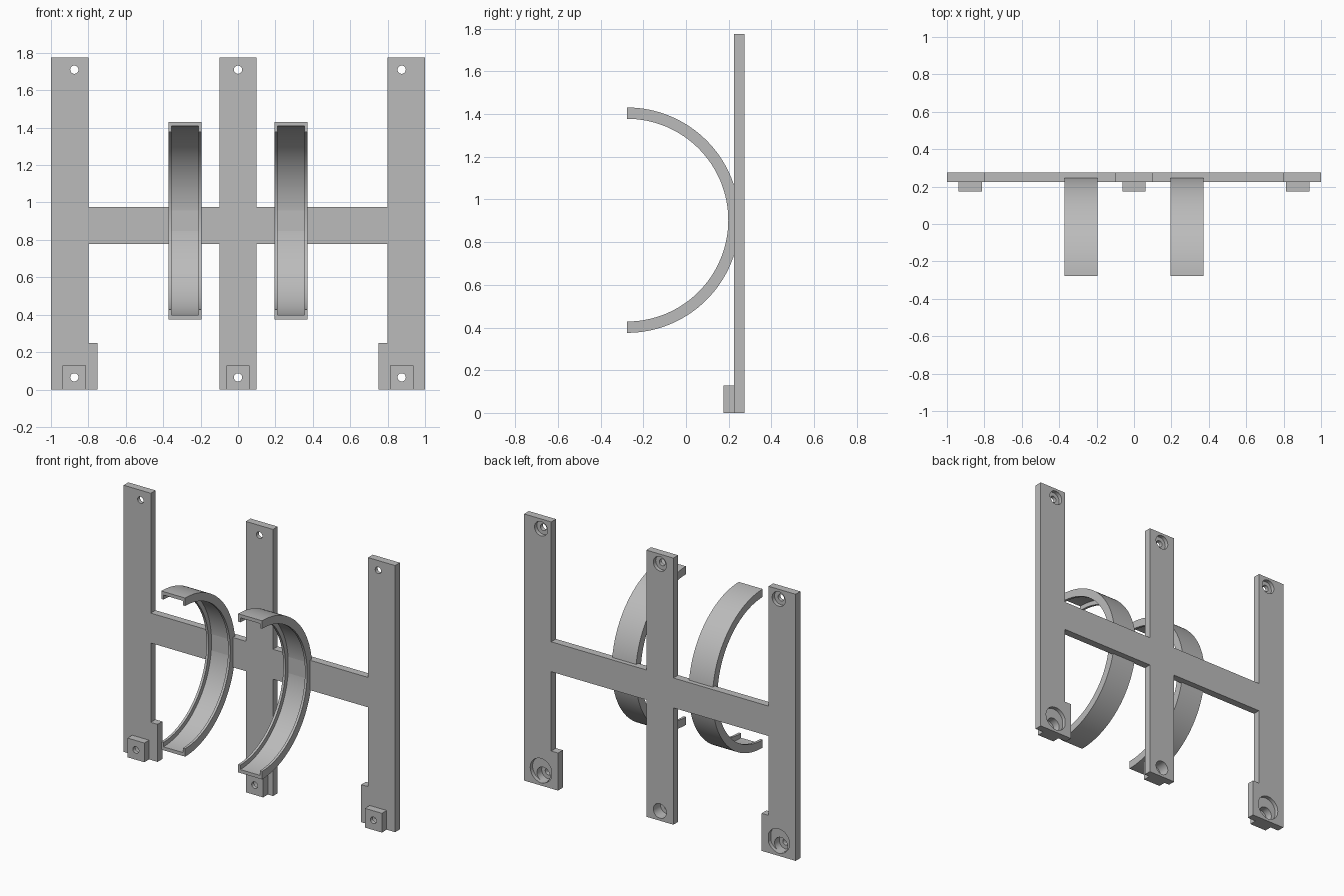
import bpy
import bmesh
import math
from mathutils import Matrix, Vector

if "Cube" in bpy.data.objects:
    bpy.data.objects.remove(bpy.data.objects["Cube"], do_unlink=True)

# One plain grey for the whole rack
grey = bpy.data.materials.new("plain_grey")
grey.use_nodes = True
colour = (0.5, 0.5, 0.5, 1)
grey.diffuse_color = colour
grey.node_tree.nodes["Principled BSDF"].inputs["Base Color"].default_value = colour

FRONT, BACK, TOP = 0.225, 0.275, 1.775
PAD_FRONT = 0.175
BOLT_LOW, BOLT_HIGH = 0.065, 1.71


def finish(name, bm):
    bmesh.ops.recalc_face_normals(bm, faces=bm.faces)
    mesh = bpy.data.meshes.new(name)
    bm.to_mesh(mesh)
    bm.free()
    mesh.materials.append(grey)
    obj = bpy.data.objects.new(name, mesh)
    bpy.context.collection.objects.link(obj)
    return obj


def box(name, x, y, z):
    bm = bmesh.new()
    bmesh.ops.create_cube(bm, size=1)
    for v in bm.verts:
        v.co = Vector([a[0] if c < 0 else a[1] for a, c in zip((x, y, z), v.co)])
    return finish(name, bm)


def select_only(obj):
    bpy.ops.object.select_all(action='DESELECT')
    obj.select_set(True)
    bpy.context.view_layer.objects.active = obj


def drill(obj, x, z, radius, y0, y1):
    """Cut a round hole along y, then discard the cutter."""
    bm = bmesh.new()
    place = Matrix.Translation((x, (y0 + y1) / 2, z)) @ Matrix.Rotation(math.pi / 2, 4, 'X')
    bmesh.ops.create_cone(bm, cap_ends=True, segments=40, radius1=radius,
                          radius2=radius, depth=y1 - y0, matrix=place)
    cutter = finish("hole_cutter", bm)
    cutter.hide_render = True
    mod = obj.modifiers.new("hole", 'BOOLEAN')
    mod.operation, mod.solver, mod.object = 'DIFFERENCE', 'EXACT', cutter
    select_only(obj)
    bpy.ops.object.modifier_apply(modifier=mod.name)
    bpy.data.objects.remove(cutter, do_unlink=True)


def smooth(obj):
    select_only(obj)
    bpy.ops.object.shade_smooth_by_angle(angle=math.radians(30))


def channel_band(name, x0, x1):
    """Half-ring with a U-shaped section, open towards the front."""
    outer, floor, inner, lip = 0.528, 0.505, 0.475, 0.0165
    section = [(x0, outer), (x1, outer), (x1, inner), (x1 - lip, inner),
               (x1 - lip, floor), (x0 + lip, floor), (x0 + lip, inner), (x0, inner)]
    bm = bmesh.new()
    steps = 64
    rings = []
    for i in range(steps + 1):
        a = math.pi * (i / steps - 0.5)
        rings.append([bm.verts.new((x, -0.277 + r * math.cos(a), 0.903 + r * math.sin(a)))
                      for x, r in section])
    n = len(section)
    for p, q in zip(rings, rings[1:]):
        for k in range(n):
            bm.faces.new((p[k], p[(k + 1) % n], q[(k + 1) % n], q[k]))
    bm.faces.new(rings[0])
    bm.faces.new(rings[-1])
    smooth(finish(name, bm))


# Three posts with foot pads, through bolts and recesses in the back
for side, cx, bolt in (("right", -0.9, -0.875), ("centre", 0, 0), ("left", 0.9, 0.875)):
    post = box(side + "_post", (cx - 0.1, cx + 0.1), (FRONT, BACK), (0, TOP))
    pad = box(side + "_foot_pad", (bolt - 0.0625, bolt + 0.0625), (PAD_FRONT, FRONT), (0, 0.128))
    drill(post, bolt, BOLT_HIGH, 0.022, 0.1, 0.4)
    drill(post, bolt, BOLT_HIGH, 0.048, 0.25, 0.4)
    drill(post, bolt, BOLT_LOW, 0.048, 0.1, 0.4)
    drill(pad, bolt, BOLT_LOW, 0.022, 0.1, 0.4)
    drill(pad, bolt, BOLT_LOW, 0.048, 0.2, 0.4)
    if cx:
        drill(post, bolt, 0.1, 0.08, 0.25, 0.4)
    smooth(post)
    smooth(pad)

# Crossbar halves, foot tabs and holding bands on each side
for side, s in (("right", -1), ("left", 1)):
    def span(a, b):
        return tuple(sorted((s * a, s * b)))
    box(side + "_crossbar", span(0.1, 0.8), (FRONT, BACK), (0.778, 0.977))
    box(side + "_foot_tab", span(0.75, 0.8), (FRONT, BACK), (0, 0.25))
    channel_band(side + "_holding_band", *span(0.195, 0.371))
